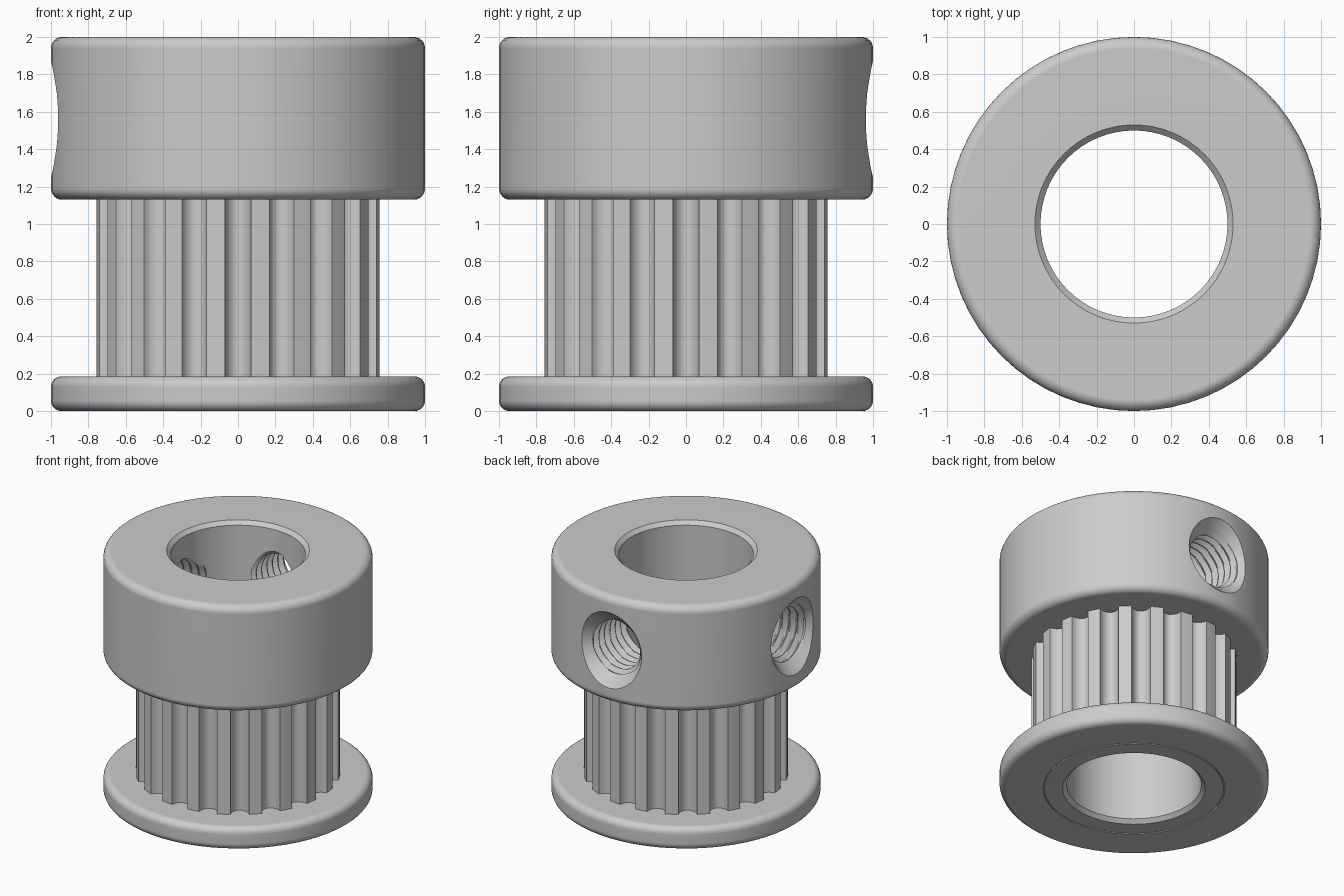
import bpy
import bmesh
from math import sin, cos, pi, radians
from mathutils import Matrix

if "Cube" in bpy.data.objects:
    bpy.data.objects.remove(bpy.data.objects["Cube"])

OUTER, BORE, CHAMFER = 1.0, 0.5, 0.03
FLANGE_TOP, COLLAR_BOTTOM, TOP = 0.185, 1.13, 2.0
SEGMENTS = 64

metal = bpy.data.materials.new("grey metal")
metal.use_nodes = True
grey = (0.6, 0.6, 0.6, 1)
metal.diffuse_color = grey
metal.node_tree.nodes["Principled BSDF"].inputs["Base Color"].default_value = grey


def skin(name, rings, closed=False, caps=False):
    """Join rings of points with quads into an object."""
    bm = bmesh.new()
    loops = [[bm.verts.new(p) for p in ring] for ring in rings]
    pairs = list(zip(loops, loops[1:]))
    if closed:
        pairs.append((loops[-1], loops[0]))
    for a, b in pairs:
        for i in range(len(a)):
            j = (i + 1) % len(a)
            bm.faces.new((a[i], a[j], b[j], b[i]))
    if caps:
        bm.faces.new(loops[0])
        bm.faces.new(loops[-1])
    bmesh.ops.recalc_face_normals(bm, faces=bm.faces)
    mesh = bpy.data.meshes.new(name)
    bm.to_mesh(mesh)
    bm.free()
    mesh.materials.append(metal)
    obj = bpy.data.objects.new(name, mesh)
    bpy.context.collection.objects.link(obj)
    return obj


def circle(r, z, n=SEGMENTS):
    return [(r * cos(2 * pi * i / n), r * sin(2 * pi * i / n), z) for i in range(n)]


def lathe(name, profile):
    return skin(name, [circle(r, z) for r, z in profile], closed=True)


def fillet(z, radius, start, steps=6):
    """Quarter round on the outer rim, centred at height z."""
    angles = [radians(start + 90 * i / steps) for i in range(steps + 1)]
    return [(OUTER - radius + radius * cos(a), z + radius * sin(a)) for a in angles]


def activate(obj):
    bpy.ops.object.select_all(action='DESELECT')
    obj.select_set(True)
    bpy.context.view_layer.objects.active = obj


def smooth(obj):
    activate(obj)
    bpy.ops.object.shade_smooth_by_angle(angle=radians(30))
    normals = obj.modifiers.new("clean shading", 'WEIGHTED_NORMAL')
    normals.keep_sharp = True


# Collar: thick ring with rounded rims and a chamfered bore
R = 0.06
collar = lathe("collar", [(BORE, COLLAR_BOTTOM)]
               + fillet(COLLAR_BOTTOM + R, R, -90)
               + fillet(TOP - R, R, 0)
               + [(BORE + CHAMFER, TOP), (BORE, TOP - CHAMFER)])

# Set screw holes: helical thread opening into a countersink
HOLE_R, THREAD, PITCH, HOLE_Z = 0.2, 0.035, 0.07, 1.56


def hole_ring(depth, n=48):
    points = []
    for i in range(n):
        phase = (depth / PITCH - i / n) % 1
        ridge = min(1, max(0, 1.25 - abs(4 * phase - 2) * 0.75))
        r = max(HOLE_R + THREAD * ridge, HOLE_R + depth - 0.89)
        a = 2 * pi * i / n
        points.append((r * cos(a), r * sin(a), depth))
    return points


for name, turn in (("back_hole", 0), ("right_hole", 90)):
    rows = [hole_ring(0.3 + i * PITCH / 8) for i in range(92)]
    cutter = skin(name, rows, caps=True)
    cutter.hide_render = True
    cutter.data.transform(Matrix.Translation((0, 0, HOLE_Z))
                          @ Matrix.Rotation(radians(turn), 4, 'Z')
                          @ Matrix.Rotation(radians(-90), 4, 'X'))
    activate(collar)
    cut = collar.modifiers.new(name, 'BOOLEAN')
    cut.operation = 'DIFFERENCE'
    cut.solver = 'EXACT'
    cut.object = cutter
    bpy.ops.object.modifier_apply(modifier=cut.name)
    bpy.data.objects.remove(cutter)
smooth(collar)

# Toothed barrel: round grooves between flat-topped teeth
TEETH, TIP, GROOVE_DEPTH, GROOVE_HALF = 20, 0.76, 0.08, 5.3


def tooth_ring(z):
    points = []
    for tooth in range(TEETH):
        middle = 360 / TEETH * tooth
        polar = []
        for i in range(11):
            s = pi * i / 10
            polar.append((middle - GROOVE_HALF * cos(s), TIP - GROOVE_DEPTH * sin(s)))
        polar.append((middle + 180 / TEETH, TIP))
        points += [(r * cos(radians(a)), r * sin(radians(a)), z) for a, r in polar]
    return points


smooth(skin("toothed_barrel", [tooth_ring(FLANGE_TOP), tooth_ring(COLLAR_BOTTOM)]))

# Bore lining inside the barrel, facing the axis
lining = skin("barrel_bore", [circle(BORE, FLANGE_TOP), circle(BORE, COLLAR_BOTTOM)])
lining.data.flip_normals()
smooth(lining)

# Bottom flange: rounded disc with a fine seam around the pressed-in hub
SEAM, GAP = 0.665, 0.01
r = 0.055
smooth(lathe("bottom_flange", [(BORE, CHAMFER), (BORE + CHAMFER, 0),
                               (SEAM, 0), (SEAM, GAP), (SEAM + GAP, GAP), (SEAM + GAP, 0)]
             + fillet(r, r, -90)
             + fillet(FLANGE_TOP - r, r, 0)
             + [(BORE, FLANGE_TOP)]))
